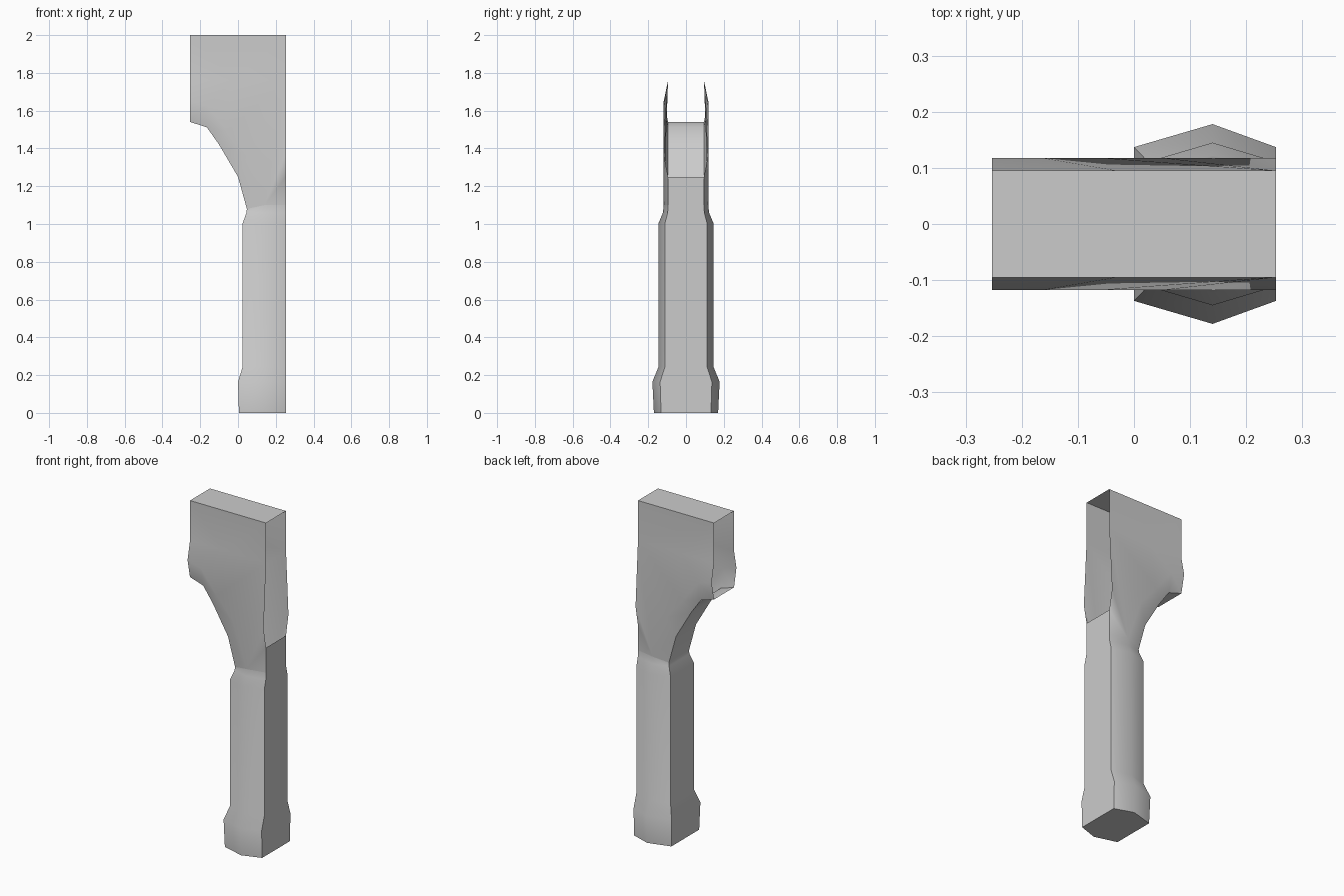
import bpy, bmesh, math

if "Cube" in bpy.data.objects:
    bpy.data.objects.remove(bpy.data.objects["Cube"])


def make_part(name, faces):
    """Build one welded mesh object from lists of face corner points."""
    bm = bmesh.new()
    for pts in faces:
        bm.faces.new([bm.verts.new(p) for p in pts])
    bmesh.ops.remove_doubles(bm, verts=bm.verts[:], dist=0.0005)
    bmesh.ops.recalc_face_normals(bm, faces=bm.faces[:])
    me = bpy.data.meshes.new(name)
    bm.to_mesh(me)
    bm.free()
    ob = bpy.data.objects.new(name, me)
    bpy.context.collection.objects.link(ob)
    bpy.ops.object.select_all(action='DESELECT')
    ob.select_set(True)
    bpy.context.view_layer.objects.active = ob
    bpy.ops.object.shade_smooth_by_angle(angle=math.radians(38))
    return ob


def flip(p):
    return (p[0], -p[1], p[2])


def across(a, b):
    """Face spanning from the +y edge a-b to its mirror image."""
    return [a, b, flip(b), flip(a)]


def both(*pts):
    """A side face and its mirror image."""
    return [list(pts), [flip(p) for p in pts]]


XR, XM = 0.253, 0.14


def half_ring(z, x, side, mid):
    return [(x, side, z), (XM, mid, z), (XR, side, z)]


# Column: six-sided post with a wide foot and a tapered neck
rings = [half_ring(0, 0.005, 0.132, 0.17),
         half_ring(0.165, 0.0, 0.137, 0.178),
         half_ring(0.245, 0.025, 0.111, 0.145),
         half_ring(1.005, 0.025, 0.111, 0.145),
         half_ring(1.06, 0.045, 0.097, 0.122),
         [(0.047, 0.095, 1.08), (XM, 0.118, 1.1), (XR, 0.095, 1.1)]]
faces = [rings[0] + [flip(p) for p in reversed(rings[0])]]
for lo, hi in zip(rings, rings[1:]):
    faces += both(lo[0], lo[1], hi[1], hi[0])
    faces += both(lo[1], lo[2], hi[2], hi[1])
    faces += [across(lo[0], hi[0]), across(lo[2], hi[2])]
make_part("column", faces)

# Bracket head: arched underside, flared ridge, thin walls open at both ends
YI, YO = 0.095, 0.118
arch = [(x, YI, z) for x, z in
        [(-XR, 1.54), (-0.165, 1.512), (-0.1, 1.42), (0.0, 1.25), (0.047, 1.08)]]
ridge = [(x, YO, z) for x, z in
         [(-XR, 1.65), (-0.165, 1.625), (-0.06, 1.49), (0.05, 1.36), (XM, 1.1)]]
shoulder = (XR, YO, 1.37)
wall_l, wall_m, wall_r = [(x, YI, 1.76) for x in (-XR, -0.03, XR)]
top_l, top_r = (-XR, YI, 2.0), (XR, YI, 2.0)
neck, sill = (XR, YI, 1.1), (XR, YI, 1.25)

faces = []
for i in range(4):
    faces.append(across(arch[i], arch[i + 1]))
    faces += both(arch[i], arch[i + 1], ridge[i + 1], ridge[i])
faces += both(ridge[0], ridge[1], wall_m, wall_l)
faces += both(ridge[1], ridge[2], wall_m)
faces += both(ridge[2], wall_r, wall_m)
faces += both(ridge[2], ridge[3], wall_r)
faces += both(ridge[3], ridge[4], wall_r)
faces += both(ridge[4], shoulder, wall_r)
faces += both(ridge[4], neck, sill)
faces += both(ridge[4], sill, shoulder)
faces += both(wall_l, wall_m, wall_r, top_r, top_l)
faces += [across(top_l, top_r), across(neck, sill)]
make_part("bracket_head", faces)
